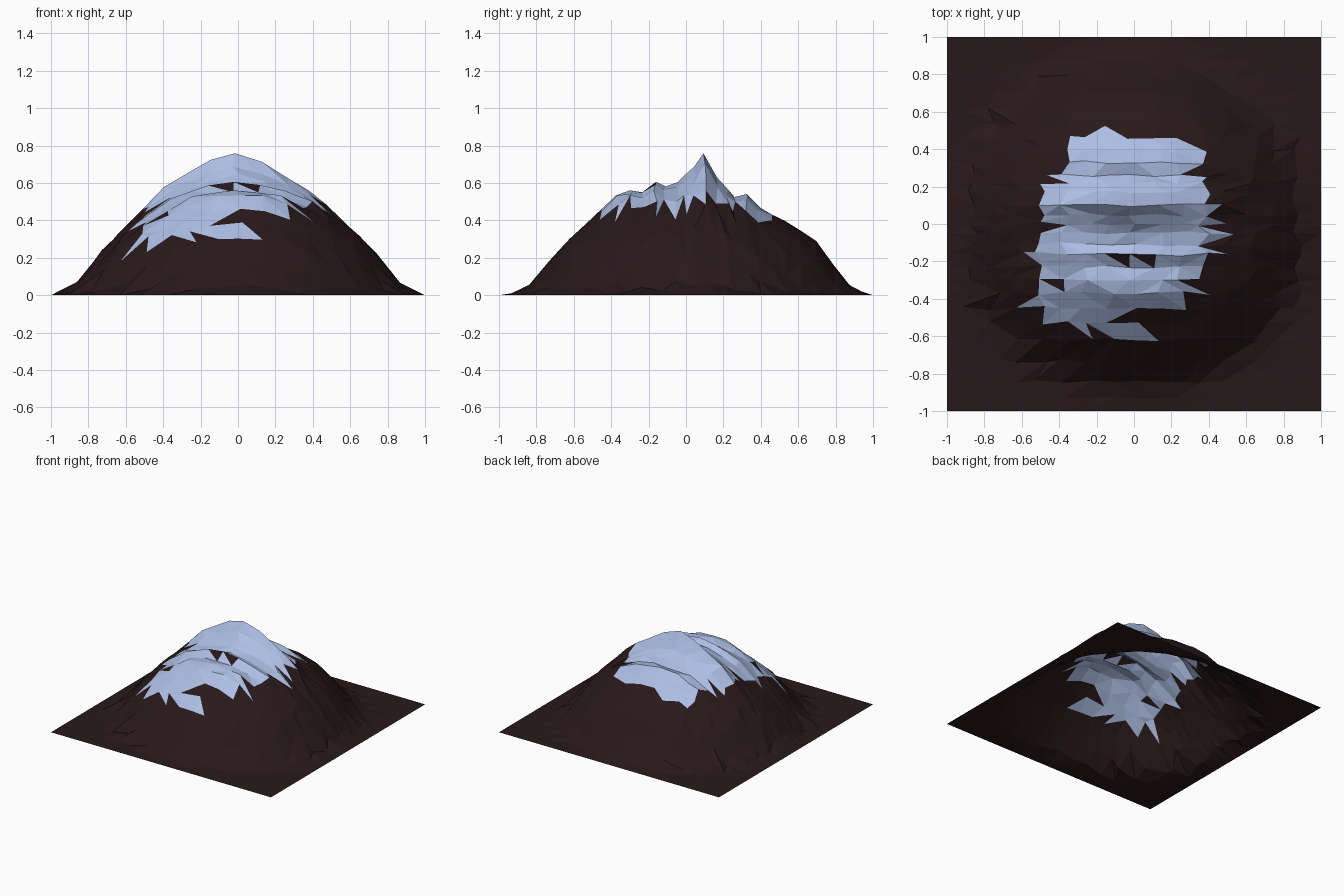
import bpy
import random
from math import hypot

if "Cube" in bpy.data.objects:
    bpy.data.objects.remove(bpy.data.objects["Cube"])

random.seed(11)

# Profiles: (distance, height) of the dome, and the ridge line along y
DOME = [(0, .66), (.2, .60), (.4, .52), (.6, .36), (.7, .28), (.85, .075), (.91, .025), (1, 0)]
RIDGE = [(-1, 0), (-.93, .01), (-.84, .05), (-.73, .18), (-.62, .30), (-.53, .38), (-.45, .46),
         (-.37, .54), (-.30, .56), (-.23, .55), (-.16, .605), (-.11, .575), (-.05, .605),
         (0, .65), (.05, .69), (.10, .765), (.17, .63), (.22, .57), (.26, .52), (.33, .54),
         (.39, .47), (.46, .43), (.53, .40), (.61, .35), (.70, .29), (.79, .16),
         (.88, .05), (.94, .02), (1, 0)]

# Snow extent: left and right edge at each y
SNOW_L = [(-.62, -.08), (-.56, -.3), (-.5, -.52), (-.43, -.6), (-.35, -.54), (-.30, -.42),
          (-.26, -.52), (-.15, -.57), (-.08, -.53), (-.02, -.42), (.06, -.55), (.1, -.54),
          (.2, -.48), (.3, -.36), (.38, -.35), (.43, -.36), (.5, -.26)]
SNOW_R = [(-.62, .07), (-.56, .06), (-.5, -.03), (-.45, .2), (-.33, .33), (-.28, .3),
          (-.2, .41), (-.08, .45), (.09, .45), (.1, .37), (.2, .37), (.28, .32),
          (.37, .45), (.42, .3), (.46, .14), (.5, -.04)]
BARE = [(-.45, -.30, .10, .03), (0, -.17, .08, .025), (.07, -.48, .13, .04)]


def lerp(table, t):
    if t <= table[0][0]:
        return table[0][1]
    for (a, p), (b, q) in zip(table, table[1:]):
        if t <= b:
            return p + (q - p) * (t - a) / (b - a)
    return table[-1][1]


def height(x, y, row_y):
    dome = lerp(DOME, hypot(x, y))
    crest = lerp(RIDGE, row_y) - lerp(DOME, abs(row_y))
    taper = max(0, 1 - abs(x + .05) / .65)
    noise = random.uniform(-.014, .008) * min(1, dome * 3)
    return max(0, dome + crest * taper + noise * (1 - .7 * taper))


def is_snow(x, y):
    if not -.62 < y < .5:
        return False
    if any(abs(x - cx) < w and abs(y - cy) < h for cx, cy, w, h in BARE):
        return False
    return lerp(SNOW_L, y) + .02 < x < lerp(SNOW_R, y) - .01


# Jittered height field, cells stretched along x
COLS = 16
verts = []
for row_y, _ in RIDGE:
    for i in range(COLS + 1):
        x, y = -1 + 2 * i / COLS, row_y
        if 0 < i < COLS and abs(row_y) < 1:
            x += random.uniform(-.035, .035)
            y += random.uniform(-.012, .012) * (1 if abs(x) > .25 else .6)
        verts.append((x, y, height(x, y, row_y)))

rock, snow = [], []
for j in range(len(RIDGE) - 1):
    for i in range(COLS):
        a = j * (COLS + 1) + i
        b, c, d = a + 1, a + COLS + 2, a + COLS + 1
        tris = [(a, b, c), (a, c, d)] if random.random() < .5 else [(a, b, d), (b, c, d)]
        for t in tris:
            cx = sum(verts[k][0] for k in t) / 3
            cy = sum(verts[k][1] for k in t) / 3
            (snow if is_snow(cx, cy) else rock).append(t)


def make_part(name, faces, color):
    used = sorted({k for f in faces for k in f})
    index = {k: n for n, k in enumerate(used)}
    mesh = bpy.data.meshes.new(name)
    mesh.from_pydata([verts[k] for k in used], [], [[index[k] for k in f] for f in faces])
    mat = bpy.data.materials.new(name + "_color")
    mat.diffuse_color = color
    mat.use_nodes = True
    mat.node_tree.nodes["Principled BSDF"].inputs["Base Color"].default_value = mat.diffuse_color
    mesh.materials.append(mat)
    obj = bpy.data.objects.new(name, mesh)
    bpy.context.collection.objects.link(obj)


# Dark rock slopes with the flat skirt, and the snow cap
make_part("mountain_rock", rock, (.022, .0095, .0105, 1))
make_part("snow_cap", snow, (.42, .52, .78, 1))
